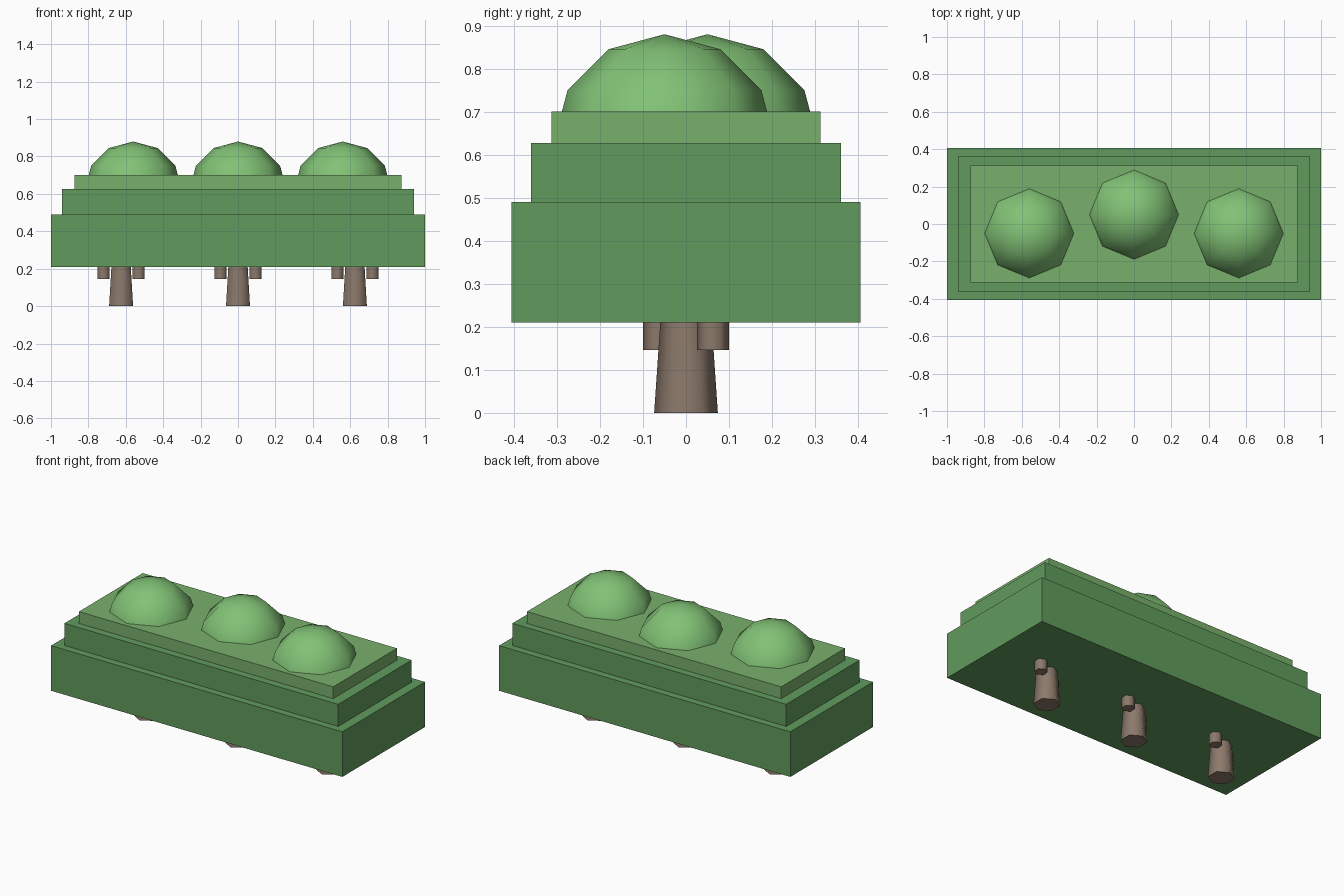
import bpy
from mathutils import Matrix
import bmesh

if "Cube" in bpy.data.objects:
    bpy.data.objects.remove(bpy.data.objects["Cube"])


def material(name, color):
    m = bpy.data.materials.new(name)
    m.diffuse_color = (*color, 1)
    m.use_nodes = True
    m.node_tree.nodes["Principled BSDF"].inputs["Base Color"].default_value = m.diffuse_color
    return m


leaf_dark = material("leaf_dark", (0.12, 0.33, 0.11))
leaf_mid = material("leaf_mid", (0.19, 0.43, 0.15))
leaf_light = material("leaf_light", (0.22, 0.54, 0.18))
bark = material("bark", (0.26, 0.19, 0.145))


def finish(name, bm, mat, smooth=False):
    mesh = bpy.data.meshes.new(name)
    bm.to_mesh(mesh)
    bm.free()
    mesh.materials.append(mat)
    obj = bpy.data.objects.new(name, mesh)
    bpy.context.collection.objects.link(obj)
    if smooth:
        bpy.ops.object.select_all(action='DESELECT')
        obj.select_set(True)
        bpy.context.view_layer.objects.active = obj
        bpy.ops.object.shade_smooth_by_angle(angle=1.1)
    return obj


def slab(name, hx, hy, z0, z1, mat):
    bm = bmesh.new()
    bmesh.ops.create_cube(bm, size=1, matrix=Matrix.Translation((0, 0, (z0 + z1) / 2))
                          @ Matrix.Diagonal((2 * hx, 2 * hy, z1 - z0, 1)))
    finish(name, bm, mat)


def stem(name, x, y, z0, z1, r0, r1):
    bm = bmesh.new()
    bmesh.ops.create_cone(bm, cap_ends=True, segments=6, radius1=r0, radius2=r1,
                          depth=z1 - z0,
                          matrix=Matrix.Translation((x, y, (z0 + z1) / 2)))
    # turn the hexagon so a corner points along y
    xs = [abs(v.co.x - x) for v in bm.verts]
    if max(xs) > r0 * 0.95:
        bmesh.ops.rotate(bm, verts=bm.verts, cent=(x, y, 0),
                         matrix=Matrix.Rotation(1.5707963, 3, 'Z'))
    finish(name, bm, bark, True)


# stepped hedge body
slab("hedge_base", 1.0, 0.405, 0.21, 0.49, leaf_dark)
slab("hedge_middle", 0.94, 0.36, 0.49, 0.627, leaf_dark)
slab("hedge_top", 0.873, 0.313, 0.627, 0.70, leaf_mid)

# rounded leaf tufts, partly sunk into the hedge
for i, (x, y) in enumerate([(-0.56, -0.05), (0, 0.05), (0.56, -0.05)]):
    bm = bmesh.new()
    bmesh.ops.create_uvsphere(bm, u_segments=8, v_segments=6, radius=0.26,
                              matrix=Matrix.Translation((x, y, 0.62)))
    finish(f"leaf_tuft_{i + 1}", bm, leaf_light, True)

# trunks, each with two hanging branch stubs
for i, x in enumerate([-0.625, 0, 0.625]):
    stem(f"trunk_{i + 1}", x, 0, 0, 0.25, 0.074, 0.057)
    for s in (-1, 1):
        stem(f"branch_{i + 1}_{'left' if s < 0 else 'right'}",
             x + s * 0.094, s * 0.0625, 0.146, 0.25, 0.037, 0.037)
